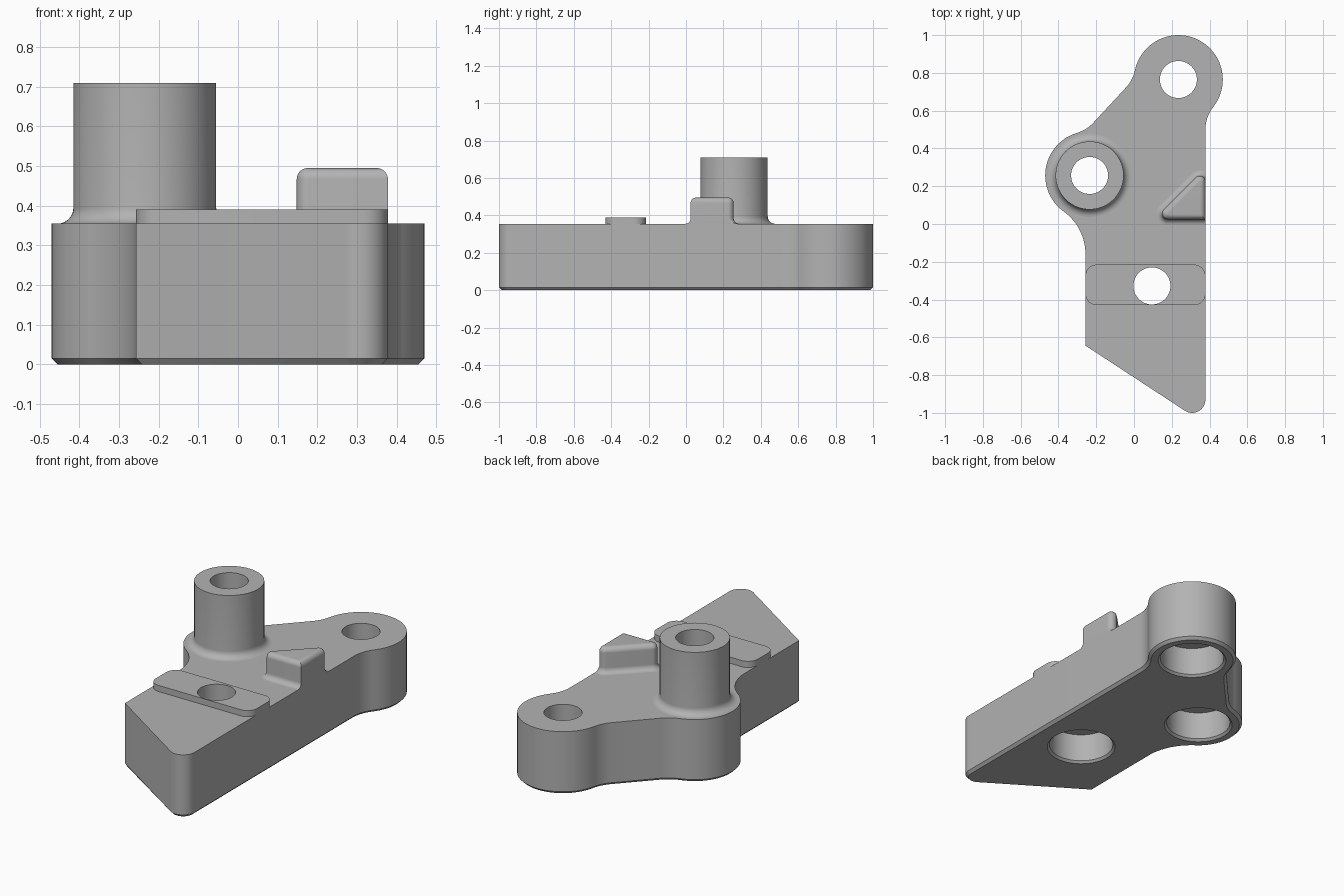
import bpy, bmesh
from math import radians, cos, sin, pi
from mathutils import Vector

if "Cube" in bpy.data.objects:
    bpy.data.objects.remove(bpy.data.objects["Cube"])

gray = bpy.data.materials.new("plain gray")
gray.use_nodes = True
gray.diffuse_color = (0.45, 0.45, 0.45, 1)
gray.node_tree.nodes["Principled BSDF"].inputs["Base Color"].default_value = gray.diffuse_color


def arc(center, radius, start, end, steps=24):
    """Points with outward normals; a clockwise sweep makes a concave fillet."""
    side = 1 if end > start else -1
    ring = []
    for i in range(steps + 1):
        a = radians(start + (end - start) * i / steps)
        d = Vector((cos(a), sin(a)))
        ring.append((Vector(center) + d * radius, d * side))
    return ring


def circle(center, steps=72):
    return arc(center, 0, 0, 360, steps)[:-1]


def loft(name, ring, profile, max_x=None):
    """Stack offset copies of a ring; profile is (offset, height) pairs."""
    bm = bmesh.new()
    layers = []
    for offset, z in profile:
        layer = []
        for p, n in ring:
            q = p + n * offset
            x = q.x if max_x is None else min(q.x, max_x)
            layer.append(bm.verts.new((x, q.y, z)))
        layers.append(layer)
    count = len(ring)
    for low, high in zip(layers, layers[1:]):
        for i in range(count):
            j = (i + 1) % count
            bm.faces.new((low[i], low[j], high[j], high[i]))
    bm.faces.new(layers[0][::-1])
    bm.faces.new(layers[-1])
    bmesh.ops.recalc_face_normals(bm, faces=bm.faces)
    mesh = bpy.data.meshes.new(name)
    bm.to_mesh(mesh)
    bm.free()
    mesh.materials.append(gray)
    obj = bpy.data.objects.new(name, mesh)
    bpy.context.collection.objects.link(obj)
    return obj


def quarter(radius, offset, z, start, end, steps=8):
    """Profile points of a rounded edge or base fillet."""
    angles = [radians(start + (end - start) * i / steps) for i in range(steps + 1)]
    return [(offset + radius * cos(a), z + radius * sin(a)) for a in angles]


deck, edge_r, edge_l = 0.355, 0.378, -0.257
eye, post, slot = (0.235, 0.765), (-0.235, 0.257), (0.095, -0.328)

# Arm plate with rounded lobes, concave fillets and a chamfered underside
outline = (arc((0.308, -0.93), 0.07, 240, 360)
           + arc((0.568, 0.5), 0.19, 180, 141.5)
           + arc(eye, 0.235, -38.5, 168, 56)
           + arc((-0.181, 0.853), 0.19, -12, -42.8)
           + arc((-0.355, 0.665), 0.19, -42.8, -73.6)
           + arc(post, 0.235, 106.4, 234.1, 40)
           + arc((-0.537, -0.16), 0.28, 54.1, 0)
           + arc((-0.187, -0.644), 0.07, 180, 240))
# Drop the points doubled where arcs meet
outline = [v for i, v in enumerate(outline) if (v[0] - outline[i - 1][0]).length > 0.004]
plate = loft("arm_plate", outline, [(-0.015, 0), (0, 0.015), (0, deck)])

# Round post with a filleted foot
boss = loft("hollow_post", circle(post),
            quarter(0.04, 0.22, deck + 0.04, 270, 180) + [(0.18, 0.71)])

# Raised pad across the plate
r = 0.06
pad_ring = (arc((edge_r - r, -0.43 + r), r, 270, 360, 10)
            + arc((edge_r - r, -0.215 - r), r, 0, 90, 10)
            + arc((edge_l + r, -0.215 - r), r, 90, 180, 10)
            + arc((edge_l + r, -0.43 + r), r, 180, 270, 10))
pad = loft("raised_pad", pad_ring, [(0, deck), (0, 0.39)])

# Triangular stop: one square corner, two rounded tips, flush with the plate edge
r = 0.03
stop_ring = ([(Vector((edge_r, 0.025)), Vector((1, -1)))]
             + arc((edge_r - r, 0.225), r, 0, 135, 12)
             + arc((0.178, 0.055), r, 135, 270, 12))
stop = loft("triangular_stop", stop_ring,
            quarter(r, r, deck + r, 270, 180) + quarter(0.028, -0.028, 0.467, 0, 90),
            max_x=edge_r)

# Through holes, counterbored and chamfered from below
for center, parts in ((eye, [plate]), (post, [plate, boss]), (slot, [plate, pad])):
    cutter = loft("hole_cutter", circle(center),
                  [(0.192, -0.01), (0.17, 0.012), (0.17, 0.172), (0.098, 0.172), (0.098, 1)])
    cutter.hide_render = True
    for part in parts:
        cut = part.modifiers.new("hole", "BOOLEAN")
        cut.operation, cut.solver, cut.object = "DIFFERENCE", "EXACT", cutter
        bpy.context.view_layer.objects.active = part
        bpy.ops.object.modifier_apply(modifier=cut.name)
    bpy.data.objects.remove(cutter)

# Smooth curved walls, keep hard edges
bpy.ops.object.select_all(action="DESELECT")
for part in (plate, boss, pad, stop):
    part.select_set(True)
bpy.context.view_layer.objects.active = plate
bpy.ops.object.shade_smooth_by_angle(angle=radians(30))
